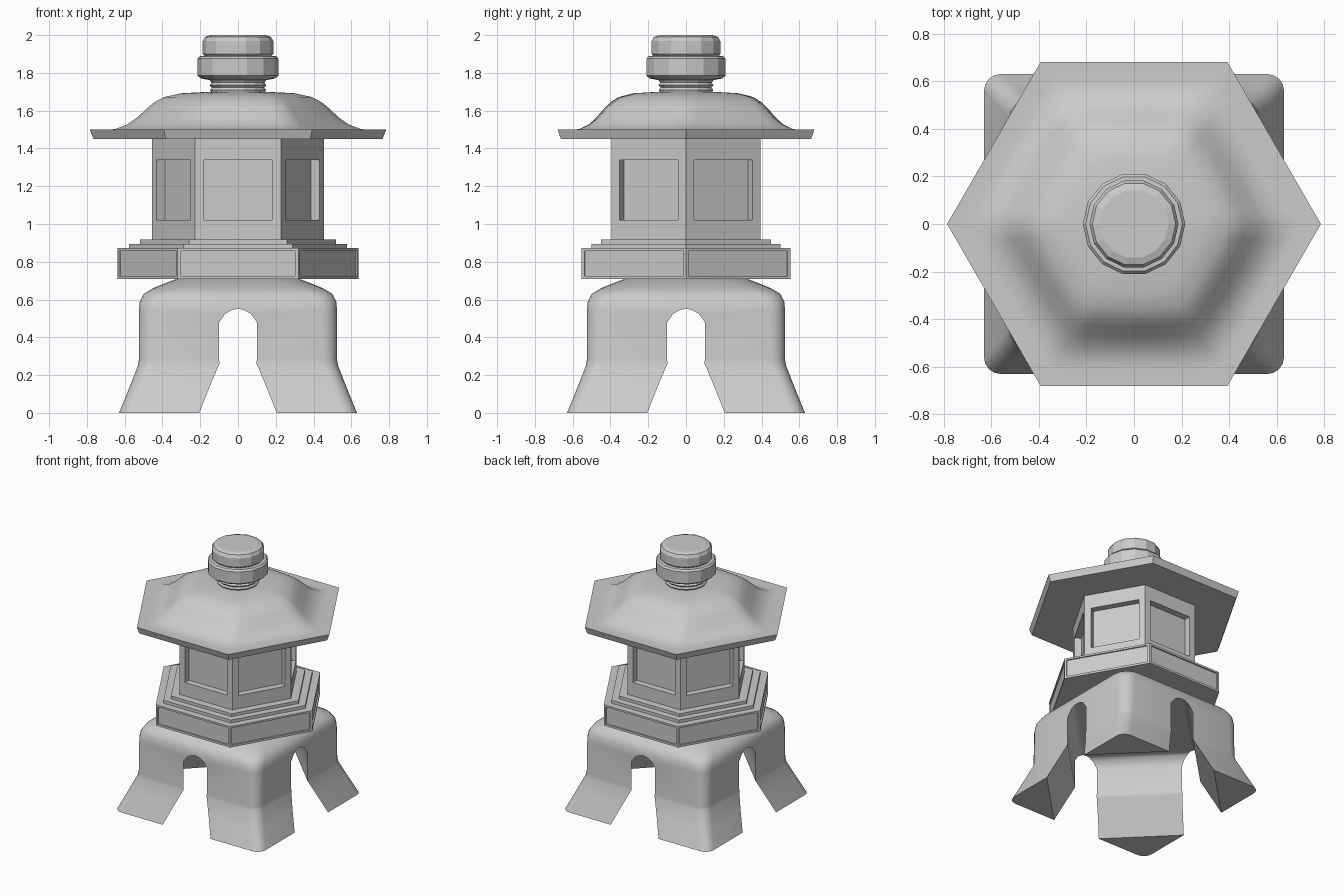
import bpy, bmesh
from math import sin, cos, pi, radians

if "Cube" in bpy.data.objects:
    bpy.data.objects.remove(bpy.data.objects["Cube"])


def make_object(name, bm):
    bmesh.ops.recalc_face_normals(bm, faces=bm.faces)
    mesh = bpy.data.meshes.new(name)
    bm.to_mesh(mesh)
    bm.free()
    obj = bpy.data.objects.new(name, mesh)
    bpy.context.collection.objects.link(obj)
    return obj


def loft(name, rings):
    """Skin a stack of equal-length point rings and cap both ends."""
    bm = bmesh.new()
    rows = [[bm.verts.new(p) for p in ring] for ring in rings]
    n = len(rows[0])
    for a, b in zip(rows, rows[1:]):
        for i in range(n):
            j = (i + 1) % n
            bm.faces.new((a[i], a[j], b[j], b[i]))
    bm.faces.new(rows[0][::-1])
    bm.faces.new(rows[-1])
    return make_object(name, bm)


def polygon(r, z, n, turn=0.0):
    return [(r * cos(2 * pi * i / n + turn), r * sin(2 * pi * i / n + turn), z) for i in range(n)]


def rounded_square(h, r, z, seg=4):
    pts = []
    for q in range(4):
        a0 = q * pi / 2
        cx = (h - r) * (1 if q in (0, 3) else -1)
        cy = (h - r) * (1 if q in (0, 1) else -1)
        for s in range(seg + 1):
            a = a0 + s * pi / 2 / seg
            pts.append((cx + r * cos(a), cy + r * sin(a), z))
    return pts


def soft_hexagon(r, z, soft, per_side=8):
    """Hexagon blended towards a circle by the factor soft."""
    pts = []
    for i in range(6 * per_side):
        a = 2 * pi * i / (6 * per_side)
        local = a % (pi / 3) - pi / 6
        hexr = cos(pi / 6) / cos(local)
        rr = r * (hexr * (1 - soft) + 0.94 * soft)
        pts.append((rr * cos(a), rr * sin(a), z))
    return pts


def panelled_hexagon(name, r, z0, z1, margin, p0, p1, depth):
    """Hexagonal prism with a recessed panel on each side."""
    bm = bmesh.new()
    lo, hi = [[bm.verts.new(p) for p in polygon(r, z, 6)] for z in (z0, z1)]
    bm.faces.new(lo[::-1])
    bm.faces.new(hi)
    sides = [bm.faces.new((lo[i], lo[(i + 1) % 6], hi[(i + 1) % 6], hi[i])) for i in range(6)]
    bm.normal_update()
    bmesh.ops.inset_individual(bm, faces=sides, thickness=margin, use_even_offset=True)
    mid = (z0 + z1) / 2
    for f in sides:
        for v in f.verts:
            v.co.z = p0 if v.co.z < mid else p1
    bm.normal_update()
    for f in bmesh.ops.extrude_discrete_faces(bm, faces=sides)["faces"]:
        bmesh.ops.translate(bm, verts=f.verts, vec=-f.normal * depth)
    return make_object(name, bm)


def smooth(obj, angle):
    bpy.ops.object.select_all(action='DESELECT')
    obj.select_set(True)
    bpy.context.view_layer.objects.active = obj
    bpy.ops.object.shade_smooth_by_angle(angle=radians(angle))


# Four-legged stand: domed rounded square, hollowed by a diamond-shaped core
legs = loft("leg_stand", [rounded_square(h, r, z) for h, r, z in (
    (0.63, 0.07, 0), (0.575, 0.075, 0.135), (0.53, 0.08, 0.25), (0.525, 0.08, 0.28),
    (0.525, 0.09, 0.54), (0.52, 0.10, 0.59), (0.50, 0.12, 0.63), (0.45, 0.14, 0.66),
    (0.385, 0.15, 0.687), (0.31, 0.15, 0.715))])
core = loft("leg_hollow_cutter", [polygon(d, z, 4) for d, z in (
    (0.916, -0.1), (0.625, 0.26), (0.625, 0.48), (0.592, 0.525), (0.555, 0.546), (0.53, 0.55))])
core.hide_render = True
cut = legs.modifiers.new("hollow", 'BOOLEAN')
cut.operation = 'DIFFERENCE'
cut.solver = 'EXACT'
cut.object = core
bpy.context.view_layer.objects.active = legs
bpy.ops.object.modifier_apply(modifier=cut.name)
bpy.data.objects.remove(core)
smooth(legs, 35)

# Hexagonal platform and its two steps
panelled_hexagon("platform", 0.638, 0.71, 0.872, 0.016, 0.726, 0.858, 0.01)
for i, (r, z0, z1) in enumerate(((0.578, 0.865, 0.895), (0.52, 0.89, 0.917))):
    loft(f"platform_step_{i + 1}", [polygon(r, z, 6) for z in (z0, z1)])

# Lamp chamber with recessed windows
panelled_hexagon("lamp_chamber", 0.455, 0.91, 1.455, 0.048, 1.02, 1.34, 0.05)

# Sweeping hexagonal roof
roof = loft("roof", [soft_hexagon(r, z, s) for r, z, s in (
    (0.765, 1.45, 0), (0.785, 1.50, 0), (0.70, 1.498, 0), (0.65, 1.503, 0.03),
    (0.59, 1.527, 0.1), (0.54, 1.563, 0.18), (0.49, 1.612, 0.25), (0.45, 1.645, 0.3),
    (0.40, 1.672, 0.35), (0.31, 1.692, 0.5), (0.16, 1.70, 0.8))])
smooth(roof, 35)

# Faceted finial: ribbed neck, wide collar and cap
loft("finial", [polygon(r, z, 14) for r, z in (
    (0.14, 1.69), (0.148, 1.71), (0.138, 1.722), (0.15, 1.735), (0.14, 1.748), (0.15, 1.762),
    (0.195, 1.77), (0.215, 1.785), (0.215, 1.875), (0.203, 1.888), (0.178, 1.89),
    (0.187, 1.90), (0.187, 1.968), (0.175, 1.99), (0.145, 2.0))])
